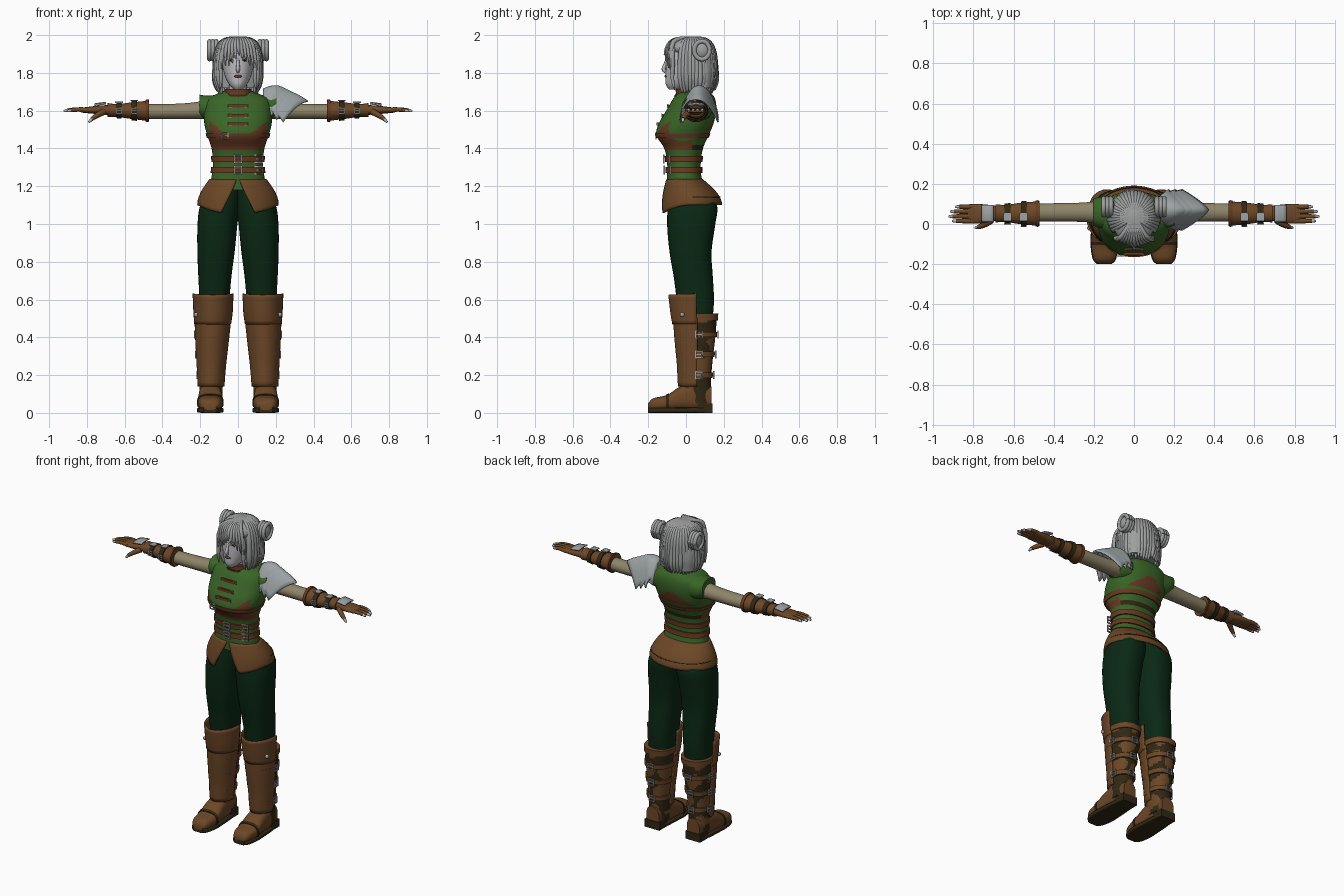
import bpy, bmesh, math, random
from mathutils import Vector

random.seed(4)
if "Cube" in bpy.data.objects:
    bpy.data.objects.remove(bpy.data.objects["Cube"], do_unlink=True)


def material(name, r, g, b):
    m = bpy.data.materials.new(name)
    m.use_nodes = True
    m.diffuse_color = (r, g, b, 1)
    shader = next(n for n in m.node_tree.nodes if n.type == "BSDF_PRINCIPLED")
    shader.inputs["Base Color"].default_value = (r, g, b, 1)
    shader.inputs["Roughness"].default_value = .8
    return m


HAIR = material("silver hair", .33, .35, .34)
SKIN = material("pale skin", .5, .49, .52)
GREEN = material("green cloth", .042, .13, .02)
PANTS = material("dark green trousers", .003, .021, .007)
LEATHER = material("brown leather", .15, .063, .02)
RED = material("russet leather", .14, .042, .015)
LINEN = material("linen sleeve", .27, .23, .14)
METAL = material("steel", .34, .37, .38)
DARK = material("dark leather", .03, .02, .007)


def finish(ob, mats, angle=40):
    for m in mats if isinstance(mats, list) else [mats]:
        ob.data.materials.append(m)
    bpy.ops.object.select_all(action="DESELECT")
    ob.select_set(True)
    bpy.context.view_layer.objects.active = ob
    bpy.ops.object.shade_smooth_by_angle(angle=math.radians(angle))
    return ob


def grid(name, fn, nu, nv, mats, closed=False, thick=0, rule=None):
    """Surface over u, v in 0..1; closed wraps u and caps both ends."""
    bm = bmesh.new()
    cols = nu if closed else nu + 1
    rows = [[bm.verts.new(fn(i / nu, j / nv)) for i in range(cols)] for j in range(nv + 1)]
    for a, b in zip(rows, rows[1:]):
        for i in range(nu):
            k = (i + 1) % cols
            bm.faces.new((a[i], a[k], b[k], b[i]))
    if closed:
        bm.faces.new(rows[0])
        bm.faces.new(rows[-1])
    bmesh.ops.recalc_face_normals(bm, faces=bm.faces)
    if rule:
        for f in bm.faces:
            f.material_index = rule(f.calc_center_median())
    me = bpy.data.meshes.new(name)
    bm.to_mesh(me)
    bm.free()
    ob = bpy.data.objects.new(name, me)
    bpy.context.collection.objects.link(ob)
    if thick:
        mod = ob.modifiers.new("thickness", "SOLIDIFY")
        mod.thickness, mod.offset = thick, 0
    return finish(ob, mats)


def sample(st, t):
    """Smooth (Hermite) bounds of a list of stations at position t."""
    t = min(max(t, st[0][0]), st[-1][0])
    i = next(k for k in range(len(st) - 1) if t <= st[k + 1][0])
    a, b = st[i], st[i + 1]
    p, q = st[max(i - 1, 0)], st[min(i + 2, len(st) - 1)]
    h = b[0] - a[0]
    f = (t - a[0]) / h
    out = []
    for c in range(1, 5):
        m = (b[c] - p[c]) / (b[0] - p[0]) * h
        n = (q[c] - a[c]) / (q[0] - a[0]) * h
        d = b[c] - a[c]
        out.append(a[c] + m * f + (3 * d - 2 * m - n) * f * f + (m + n - 2 * d) * f ** 3)
    return out


def loft(name, st, mats, axis="z", s=1, p=2.3, n=32, nv=24, t0=None, t1=None, grow=0, rule=None):
    """Tube through stations (position, u min, u max, v min, v max)."""
    t0 = st[0][0] if t0 is None else t0
    t1 = st[-1][0] if t1 is None else t1

    def fn(u, v):
        t = t0 + (t1 - t0) * v
        a, b, c, d = sample(st, t)
        ca, sa = math.cos(u * math.tau), math.sin(u * math.tau)
        x = (a + b) / 2 + ((b - a) / 2 + grow) * math.copysign(abs(ca) ** (2 / p), ca)
        y = (c + d) / 2 + ((d - c) / 2 + grow) * math.copysign(abs(sa) ** (2 / p), sa)
        q = {"z": (x, y, t), "x": (t, x, y), "y": (x, t, y)}[axis]
        return q[0] * s, q[1], q[2]
    return grid(name, fn, n, nv, mats, True, rule=rule)


def tubes(name, paths, mat):
    """Smooth tapered tubes; each path is a list of (x, y, z, radius)."""
    cu = bpy.data.curves.new(name, "CURVE")
    cu.dimensions, cu.bevel_depth, cu.bevel_resolution = "3D", 1, 2
    cu.resolution_u, cu.use_fill_caps = 4, True
    for path in paths:
        sp = cu.splines.new("NURBS")
        sp.points.add(len(path) - 1)
        for pt, (x, y, z, r) in zip(sp.points, path):
            pt.co, pt.radius = (x, y, z, 1), r
        sp.order_u, sp.use_endpoint_u = 3, True
    ob = bpy.data.objects.new(name, cu)
    bpy.context.collection.objects.link(ob)
    bpy.ops.object.select_all(action="DESELECT")
    ob.select_set(True)
    bpy.context.view_layer.objects.active = ob
    bpy.ops.object.convert(target="MESH")
    return finish(bpy.context.object, mat, 60)


def ball(name, loc, size, mat):
    bpy.ops.mesh.primitive_uv_sphere_add(segments=20, ring_count=12, location=loc)
    bpy.context.object.name, bpy.context.object.scale = name, size
    return finish(bpy.context.object, mat)


def box(name, loc, size, mat):
    bpy.ops.mesh.primitive_cube_add(size=1, location=loc)
    bpy.context.object.name, bpy.context.object.scale = name, size
    return finish(bpy.context.object, mat)


def buckle(name, loc, r, facing="y"):
    """Square frame with a pin, lying across the facing axis."""
    loc = Vector(loc)
    for d in (-1, 1):
        for along in (0, 1):
            size, off = [r * .35] * 3, [0, 0, 0]
            axes = [i for i in range(3) if "xyz"[i] != facing]
            size[axes[along]] = r * 2.2
            off[axes[1 - along]] = d * r
            box(name, loc + Vector(off), size, METAL)
    box(name + "_pin", loc, [r * .3 if c == "z" else r * 1.8 if c != facing else r * .4 for c in "xyz"], METAL)


# Torso: vest with a russet underbust panel and back patch
TORSO = [(1.18, -.155, .155, -.1, .11), (1.25, -.14, .14, -.1, .082), (1.32, -.132, .132, -.1, .078),
         (1.4, -.14, .14, -.115, .09), (1.47, -.163, .163, -.157, .12), (1.53, -.178, .178, -.145, .145),
         (1.6, -.18, .18, -.105, .16), (1.66, -.165, .165, -.07, .155), (1.69, -.11, .11, -.045, .135),
         (1.71, -.06, .06, -.03, .1)]


def vest_rule(c):
    if c.y < .03:
        return 1 if 1.39 < c.z < 1.465 + max(0, abs(c.x) - .05) * .8 and abs(c.x) < .15 else 0
    if 1.395 < c.z < 1.42:
        return 2
    return 1 if 1.5 < c.z < 1.59 - abs(c.x) * .7 and c.y > .1 else 0


def front_y(x, z):
    a, b, c, d = sample(TORSO, z)
    return (c + d) / 2 - (d - c) / 2 * (1 - abs(2 * x / (b - a)) ** 2.3) ** (1 / 2.3)


loft("vest", TORSO, [GREEN, RED, DARK], n=64, nv=60, rule=vest_rule)
for z in (1.345, 1.285):
    loft("waist_belt", TORSO, RED, t0=z - .016, t1=z + .016, grow=.009, nv=3, n=48)
    for x in (0, .11):
        buckle("belt_buckle", (x, front_y(x, z) - .016, z), .02)
loft("underbust_strap", TORSO, RED, t0=1.455, t1=1.48, grow=.006, nv=3, n=48)
buckle("underbust_buckle", (-.07, front_y(.07, 1.467) - .012, 1.467), .017)
for z in (1.625, 1.575, 1.53):
    box("chest_clasp", (0, front_y(0, z) - .004, z), (.1, .012, .017), RED)
    for x in (-.045, .045):
        buckle("clasp_ring", (x, front_y(x, z) - .01, z), .009)
COLLAR = [(1.655, -.085, .085, -.07, .11), (1.685, -.075, .075, -.055, .095), (1.715, -.072, .072, -.055, .09)]
loft("collar", COLLAR, RED, nv=6)
loft("collar_trim", COLLAR, DARK, t0=1.675, t1=1.685, grow=.004, nv=2)
loft("neck", [(1.65, -.05, .05, -.03, .08), (1.8, -.045, .045, -.03, .07)], SKIN, nv=4)


# Skirt with a slit at the front
def skirt(u, v):
    a = math.radians(3 + 22 * v) + u * (math.tau - 2 * math.radians(3 + 22 * v))
    flare = math.sin(v * math.pi / 2)
    front = max(0, math.cos(a)) ** 2
    ry = .092 + .068 * flare
    return (math.sin(a) * (.147 + .064 * flare), -.008 + .034 * flare - math.cos(a) * ry,
            1.235 - v * (.135 + .05 * front))


grid("skirt", skirt, 64, 10, LEATHER, thick=.01)
grid("skirt_seam", lambda u, v: Vector(skirt(.1 + .8 * u, .68 + .03 * v)) * 1.0 + Vector((0, .004, 0)),
     48, 1, DARK, thick=.009)

# Stations shared by both sides
LEG = [(.48, .05, .21, -.04, .14), (.6, .045, .205, -.05, .148), (.72, .035, .21, -.065, .142),
       (.85, .018, .215, -.087, .135), (1, .003, .214, -.1, .155), (1.1, -.01, .2, -.095, .165),
       (1.2, -.01, .15, -.08, .11)]
BOOT = [(.05, .085, .205, -.01, .135), (.15, .08, .205, -.028, .132), (.25, .072, .21, -.033, .138),
        (.4, .055, .218, -.047, .155), (.525, .042, .222, -.055, .165)]
FOOT = [(-.2, .115, .18, .015, .05), (-.18, .095, .2, .012, .075), (-.1, .08, .213, .012, .095),
        (-.03, .083, .21, .012, .14), (.05, .088, .205, .012, .16), (.135, .1, .19, .012, .14)]
ARM = [(.14, -.0, .12, 1.555, 1.66), (.25, .01, .107, 1.555, 1.642), (.38, .012, .104, 1.555, 1.635),
       (.5, .012, .1, 1.555, 1.635)]
BRACER = [(.47, -.01, .115, 1.543, 1.657), (.49, -.008, .112, 1.547, 1.652), (.57, .0, .105, 1.557, 1.643),
          (.64, .01, .095, 1.567, 1.635), (.69, .008, .098, 1.567, 1.64)]
PALM = [(.66, .02, .085, 1.575, 1.63), (.72, .01, .095, 1.58, 1.628), (.78, .002, .1, 1.585, 1.622),
        (.83, .008, .098, 1.59, 1.615)]


def boot_rule(c):
    return 1 if c.y > .045 and (math.sin(c.z * 45) + math.sin(c.x * 60 + c.z * 20)) > -.1 and c.z < .49 else 0


for s, side in ((1, "left"), (-1, "right")):
    # Legs and boots
    loft(side + "_trouser_leg", LEG, PANTS, s=s)
    loft(side + "_boot_shaft", BOOT, [LEATHER, DARK], s=s, n=48, nv=40, rule=boot_rule)
    loft(side + "_boot_cuff", BOOT, LEATHER, s=s, t0=.49, t1=.525, grow=.006, nv=3)
    loft(side + "_foot", FOOT, LEATHER, "y", s, 2.6)
    loft(side + "_toe_cap_edge", FOOT, DARK, "y", s, 2.6, t0=-.105, t1=-.09, grow=.004, nv=2)
    loft(side + "_sole", [(t, a - .004, b + .004, 0, .028) for t, a, b, c, d in FOOT], DARK, "y", s, 5)
    box(side + "_heel", (s * .146, .1, .025), (.105, .08, .05), DARK)

    # Front half shells: shin guard and flared knee guard
    def shell(z0, z1, grow, flare, reach):
        def fn(u, v):
            z = z0 + (z1 - z0) * v
            a, b, c, d = sample(BOOT, z)
            t = math.radians(-90) + (u - .5) * math.radians(reach)
            g = grow + flare * v
            return (s * ((a + b) / 2 + ((b - a) / 2 + g * .4) * math.cos(t)),
                    .055 + (.055 - c + g) * math.sin(t), z + (0 if z1 < .6 else .012 * abs(u - .5) * v))
        return fn
    grid(side + "_shin_guard", shell(.14, .5, .01, 0, 185), 24, 16, LEATHER, thick=.01)
    grid(side + "_knee_guard", shell(.47, .625, .016, .018, 180), 24, 8, LEATHER, thick=.01)
    ball(side + "_knee_rivet", (s * .222, -.02, .52), (.012, .012, .012), METAL)
    for z in (.2, .31, .415):
        loft(side + "_boot_strap", BOOT, LEATHER, s=s, t0=z - .014, t1=z + .014, grow=.008, nv=3)
        a, b, c, d = sample(BOOT, z)
        buckle(side + "_boot_buckle", (s * (b + .01), .07, z), .018, "x")
        buckle(side + "_calf_buckle", (s * (a + b) / 2, d + .013, z), .018)

    # Arms, bracers and gloves
    loft(side + "_shoulder_cap", [(.09, -.03, .14, 1.54, 1.685), (.17, -.02, .135, 1.55, 1.68),
         (.205, -.008, .125, 1.575, 1.685)], GREEN, "x", s, nv=8)
    loft(side + "_sleeve", ARM, LINEN, "x", s, 2)
    loft(side + "_bracer", BRACER, LEATHER, "x", s, 2)
    loft(side + "_bracer_rim", BRACER, RED, "x", s, 2, t0=.475, t1=.49, grow=.005, nv=2)
    for x in (.55, .63):
        loft(side + "_bracer_strap", BRACER, DARK, "x", s, 2, t0=x - .014, t1=x + .014, grow=.007, nv=2)
        a, b, c, d = sample(BRACER, x)
        buckle(side + "_bracer_buckle", (s * x, .035, d + .009), .017, "z")
        buckle(side + "_bracer_side_buckle", (s * x, a - .009, 1.6), .014)
    loft(side + "_palm", PALM, LEATHER, "x", s)
    grid(side + "_hand_plate", lambda u, v: (s * (.7 + .06 * v), .01 + .085 * u,
         1.637 - .008 * v + .006 * math.sin(u * math.pi)), 8, 3, METAL, thick=.008)
    fingers, tips = [], []
    for y, length in ((.015, .09), (.038, .108), (.062, .1), (.086, .075)):
        x = .815 + length
        fingers.append([(s * .8, y, 1.603, .013), (s * .84, y, 1.61, .012), (s * (x - .02), y, 1.602, .01)])
        tips.append([(s * (x - .03), y, 1.604, .009), (s * (x - .01), y, 1.6, .009), (s * x, y, 1.597, .005)])
    fingers.append([(s * .71, .02, 1.595, .018), (s * .75, -.01, 1.575, .015), (s * .775, -.015, 1.555, .011)])
    tips.append([(s * .77, -.015, 1.56, .01), (s * .79, -.018, 1.538, .006)])
    tubes(side + "_fingers", fingers, LEATHER)
    tubes(side + "_fingertips", tips, SKIN)

    # Face details and hair buns
    ball(side + "_eye", (s * .034, -.094, 1.867), (.014, .008, .006), DARK)
    tubes(side + "_brow", [[(s * .016, -.107, 1.885, .003), (s * .035, -.103, 1.892, .004),
                            (s * .055, -.085, 1.886, .002)]], HAIR)
    ball(side + "_bun", (s * .128, .085, 1.92), (.034, .045, .05), HAIR)
    for k in range(3):
        ring = [(s * (.115 + .018 * k), .085 + .043 * math.cos(a), 1.92 + .05 * math.sin(a), .012)
                for a in [i * math.tau / 10 for i in range(11)]]
        tubes(side + "_bun_coil", [ring], HAIR)

# Layered shoulder guard on the left
for k in range(3):
    grid("shoulder_guard_plate", lambda u, v: (
        .135 + v * (.235 - .035 * k - .13 * abs(2 * u - 1) ** 1.3), .07 + .1 * (2 * u - 1) * (.75 + .25 * v),
        1.69 + .012 * k + .025 * math.sin(v * 3) - .045 * v * v - .11 * abs(2 * u - 1) ** 2.2),
        20, 10, METAL, thick=.008)

# Head
HEAD = [(1.712, -.022, .022, -.09, -.02), (1.735, -.045, .045, -.106, .03), (1.78, -.068, .068, -.108, .08),
        (1.83, -.08, .08, -.107, .11), (1.88, -.083, .083, -.104, .12), (1.93, -.08, .08, -.1, .12),
        (1.97, -.05, .05, -.05, .09)]
loft("head", HEAD, SKIN, p=2.1)
tubes("nose", [[(0, -.1, 1.875, .007), (0, -.112, 1.84, .009), (0, -.122, 1.815, .012), (0, -.108, 1.805, .008)]], SKIN)
ball("lips", (0, -.106, 1.782), (.021, .008, .008), RED)

# Hair: cap, bob strands, fringe and front locks
CAP = [(1.72, -.115, .115, .03, .145), (1.8, -.122, .122, .015, .155), (1.88, -.115, .115, -.02, .15),
       (1.93, -.105, .105, -.095, .14), (1.97, -.08, .08, -.065, .115), (1.993, -.03, .03, -.01, .07)]
loft("hair_cap", CAP, HAIR, nv=20)
bob = []
for i in range(30):
    a = math.radians(-32 + i * 244 / 29)
    c, d, j = math.cos(a), math.sin(a), random.uniform(-.012, .012)
    bob.append([(c * r, .035 + d * r, z, w) for r, z, w in (
        (.015, 1.985, .008), (.075, 1.982, .014), (.112, 1.92, .017), (.118, 1.83, .019),
        (.122 + j / 2, 1.75, .017), (.108 + j, 1.7 + j, .004))])
tubes("hair_bob", bob, HAIR)
fringe = []
for i in range(11):
    x = -.085 + i * .017
    drop = .85 * abs(x) + random.uniform(0, .02)
    fringe.append([(x * .2, .02, 1.985, .008), (x * .6, -.055, 1.984, .013), (x, -.105 + abs(x) * .3, 1.94, .012),
                   (x * 1.1 + .008, -.115 + abs(x) * .35, 1.9 - drop, .003)])
for s in (-1, 1):
    fringe.append([(s * .03, -.05, 1.98, .01), (s * .085, -.075, 1.93, .014), (s * .092, -.07, 1.84, .013),
                   (s * .088, -.075, 1.76, .011), (s * .095, -.06, 1.71, .003)])
tubes("hair_fringe", fringe, HAIR)
